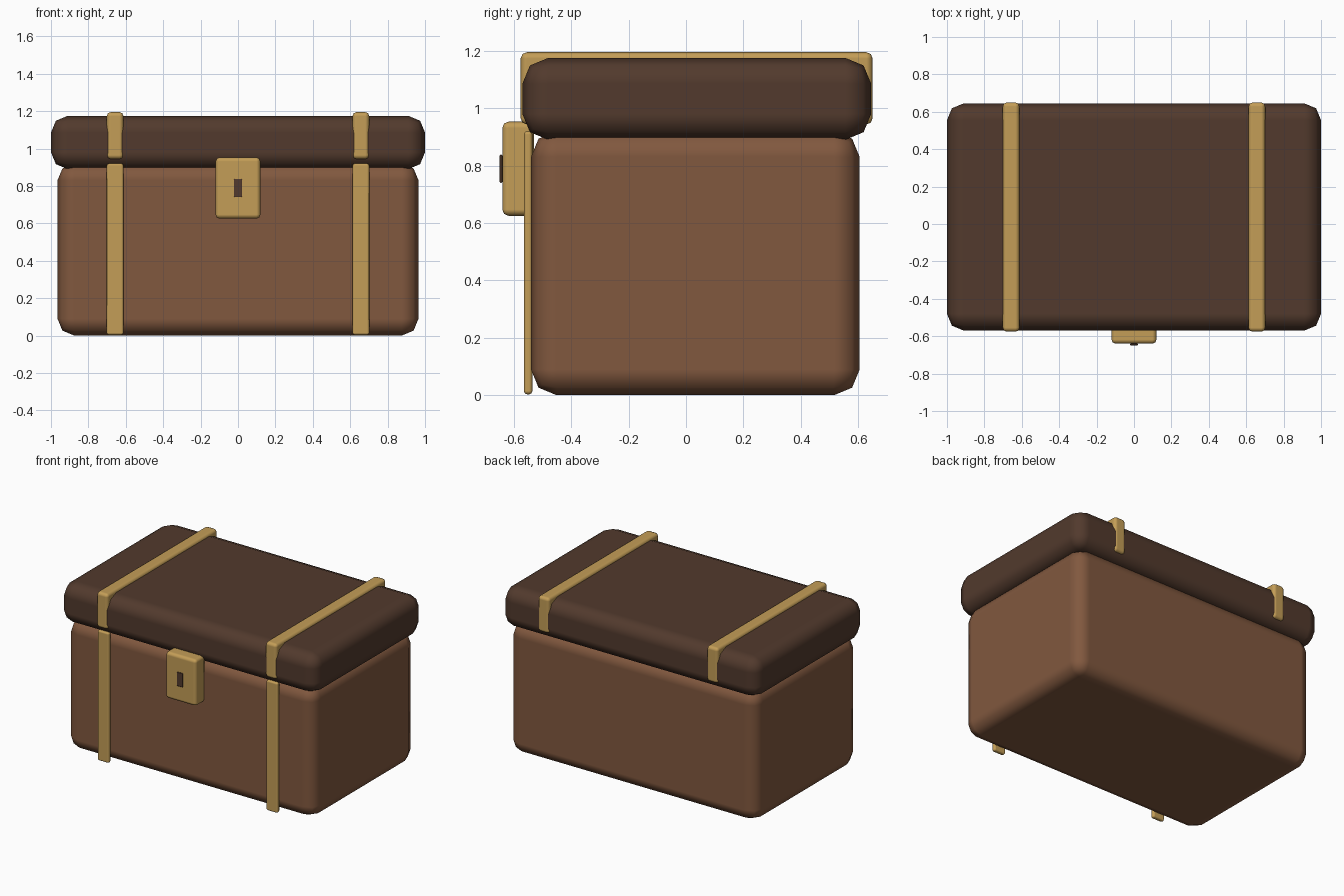
import bpy
import bmesh
from mathutils import Matrix, Vector

default = bpy.data.objects.get("Cube")
if default:
    bpy.data.objects.remove(default, do_unlink=True)


def make_material(name, rgb):
    mat = bpy.data.materials.new(name)
    mat.use_nodes = True
    color = (*rgb, 1.0)
    mat.diffuse_color = color
    bsdf = next(n for n in mat.node_tree.nodes if n.type == "BSDF_PRINCIPLED")
    bsdf.inputs["Base Color"].default_value = color
    return mat


def rounded_box(name, low, high, bevel, mat):
    """Box between two corners with a rounded two-step bevel."""
    low, high = Vector(low), Vector(high)
    mesh = bpy.data.meshes.new(name)
    bm = bmesh.new()
    bmesh.ops.create_cube(bm, size=1, matrix=Matrix.Diagonal((*(high - low), 1)))
    bm.to_mesh(mesh)
    bm.free()
    mesh.materials.append(mat)
    obj = bpy.data.objects.new(name, mesh)
    obj.location = (low + high) / 2
    bpy.context.collection.objects.link(obj)
    mesh.shade_smooth()
    mod = obj.modifiers.new("rounded_edges", "BEVEL")
    mod.width = bevel
    mod.segments = 2
    mod.harden_normals = True
    return obj


light_leather = make_material("light brown leather", (0.22, 0.098, 0.049))
dark_leather = make_material("dark brown leather", (0.084, 0.042, 0.026))
brass = make_material("brass", (0.55, 0.34, 0.095))

# Chest body and overhanging lid
rounded_box("body", (-0.965, -0.54, 0), (0.965, 0.605, 0.92), 0.09, light_leather)
rounded_box("lid", (-1, -0.57, 0.89), (1, 0.645, 1.175), 0.09, dark_leather)

# Straps: one over the lid and one down the front, on each side
for side, x in (("left", 0.657), ("right", -0.657)):
    a, b = x - 0.045, x + 0.045
    rounded_box(side + "_lid_strap", (a, -0.576, 0.943), (b, 0.65, 1.195), 0.022, brass)
    rounded_box(side + "_front_strap", (a, -0.565, 0.003), (b, -0.535, 0.92), 0.012, brass)

# Latch with keyhole plate
rounded_box("latch", (-0.12, -0.64, 0.625), (0.12, -0.53, 0.953), 0.022, brass)
rounded_box("keyhole", (-0.022, -0.649, 0.74), (0.022, -0.6395, 0.838), 0.004, dark_leather)
